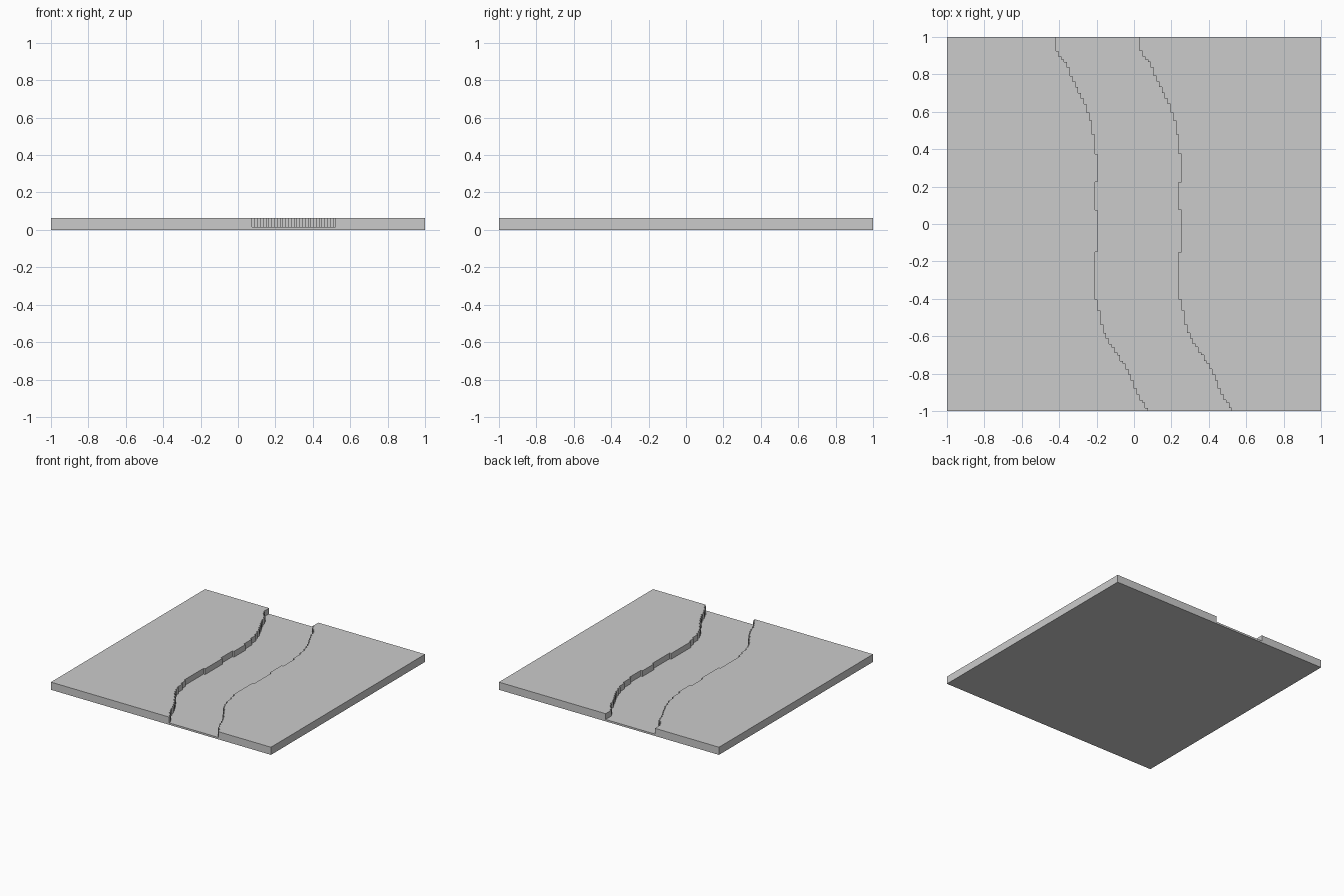
import bpy, bmesh

if "Cube" in bpy.data.objects:
    bpy.data.objects.remove(bpy.data.objects["Cube"])

STEP = 2 / 134          # size of one stair cell
BED, TOP = 0.0155, 0.063
WIDTH = 30              # channel width in cells

# Course of the left bank: (y, x in cells), back to front
course = [(1, -28), (.93, -27.5), (.89, -26.5), (.86, -24.5), (.83, -23.5),
          (.79, -22.5), (.76, -21.5), (.64, -17.5), (.60, -16.5), (.555, -15.5),
          (.48, -14.5), (.37, -13.5), (.30, -13.2), (.225, -13.5), (.15, -13.8),
          (.08, -13.5), (-.04, -13), (-.155, -13.5), (-.28, -14), (-.40, -13.5),
          (-.46, -12.5), (-.53, -11.5), (-.575, -10.5), (-.64, -8.5), (-.68, -6.5),
          (-.76, -3.2), (-.83, -.8), (-.90, 1.2), (-.94, 2.2), (-.97, 4), (-1, 5)]


def cell_at(y):
    for (y0, c0), (y1, c1) in zip(course, course[1:]):
        if y >= y1:
            return round(c0 + (c1 - c0) * (y0 - y) / (y0 - y1))
    return course[-1][1]


# Stepped bank line, snapped to the cells
stairs = [(cell_at(1 - STEP / 2), 1.0)]
for row in range(1, 134):
    y = 1 - row * STEP
    cell = cell_at(y - STEP / 2)
    if cell != stairs[-1][0]:
        stairs += [(stairs[-1][0], y), (cell, y)]
stairs.append((stairs[-1][0], -1.0))

bm = bmesh.new()


def line(shift, z):
    return [bm.verts.new(((c + shift) * STEP, y, z)) for c, y in stairs]


def corners(x, z):
    return [bm.verts.new((x, y, z)) for y in (1, -1)]


left_top, left_bed = line(0, TOP), line(0, BED)
right_top, right_bed = line(WIDTH, TOP), line(WIDTH, BED)
lt, lb = corners(-1, TOP), corners(-1, 0)
rt, rb = corners(1, TOP), corners(1, 0)

# Banks, channel bed and underside
bm.faces.new(lt + left_top[::-1])
bm.faces.new(right_top + rt[::-1])
bm.faces.new(left_bed + right_bed[::-1])
bm.faces.new(lb + rb[::-1])

# Stepped channel walls
for top, bed in ((left_top, left_bed), (right_top, right_bed)):
    for i in range(len(top) - 1):
        bm.faces.new((top[i], top[i + 1], bed[i + 1], bed[i]))

# Outer sides; front and back carry the channel notch
for t, b in ((lt, lb), (rt, rb)):
    bm.faces.new((t[0], t[1], b[1], b[0]))
for i in (0, -1):
    bm.faces.new((lb[i], rb[i], rt[i], right_top[i], right_bed[i],
                  left_bed[i], left_top[i], lt[i]))

bmesh.ops.recalc_face_normals(bm, faces=bm.faces)
mesh = bpy.data.meshes.new("river_tile")
bm.to_mesh(mesh)
bm.free()
tile = bpy.data.objects.new("river_tile", mesh)
bpy.context.collection.objects.link(tile)
